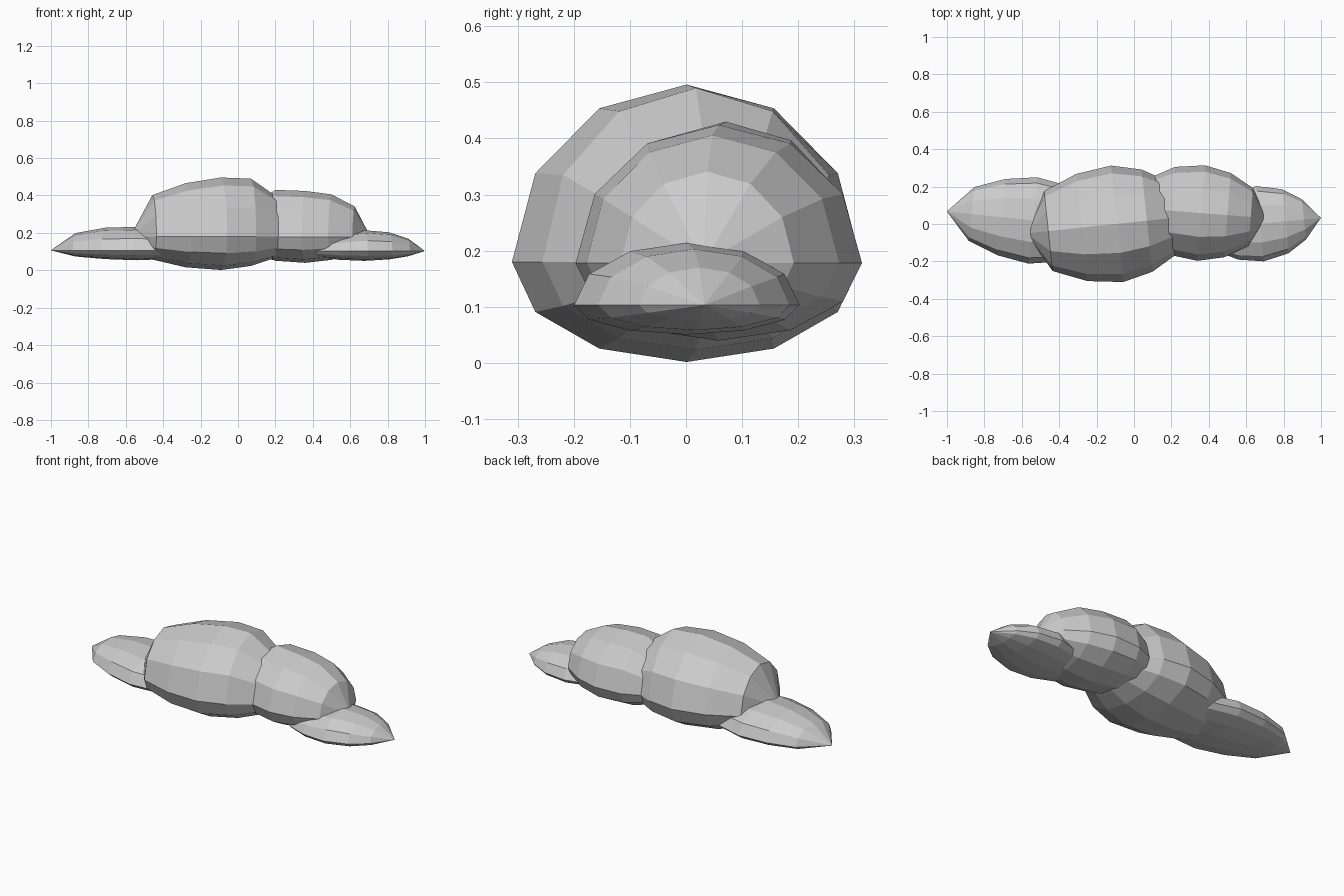
import bpy, bmesh
from math import sin, cos, pi, radians
from mathutils import Matrix

if "Cube" in bpy.data.objects:
    bpy.data.objects.remove(bpy.data.objects["Cube"])

SIDES = 12


def puff(name, centre, turn, start, end, rings, squash):
    """Faceted puff lofted along x: rings are (x, half width, height above axis)."""
    bm = bmesh.new()
    loops = []
    for x, w, h in rings:
        loop = []
        for i in range(SIDES):
            a = 2 * pi * i / SIDES
            s = sin(a)
            z = h * s if s > 0 else w * squash * s   # flattened underside
            loop.append(bm.verts.new((x, w * cos(a), z)))
        loops.append(loop)
    for a, b in zip(loops, loops[1:]):
        for i in range(SIDES):
            j = (i + 1) % SIDES
            bm.faces.new((a[i], a[j], b[j], b[i]))
    for x, loop in ((start, loops[0]), (end, loops[-1])):
        tip = bm.verts.new((x, 0, 0))
        for i in range(SIDES):
            bm.faces.new((tip, loop[i], loop[(i + 1) % SIDES]))
    bmesh.ops.recalc_face_normals(bm, faces=bm.faces)
    bm.transform(Matrix.Translation(centre) @ Matrix.Rotation(radians(turn), 4, 'Z'))
    mesh = bpy.data.meshes.new(name)
    bm.to_mesh(mesh)
    bm.free()
    obj = bpy.data.objects.new(name, mesh)
    bpy.context.collection.objects.link(obj)
    return obj


# Tall middle puff
puff("main_puff", (-0.10, 0, 0.18), 6, -0.48, 0.40,
     [(-0.36, 0.215, 0.222), (-0.18, 0.288, 0.286), (0.01, 0.313, 0.316),
      (0.17, 0.275, 0.31), (0.30, 0.20, 0.22)], 0.57)

# Second puff on the right
puff("right_puff", (0.34, 0.06, 0.178), -4.5, -0.40, 0.37,
     [(-0.30, 0.15, 0.15), (-0.14, 0.235, 0.252), (0.02, 0.256, 0.246),
      (0.16, 0.226, 0.228), (0.285, 0.155, 0.163)], 0.54)

# Low pointed puffs at both ends
puff("left_low_puff", (-0.55, 0.02, 0.107), -6, -0.453, 0.44,
     [(-0.32, 0.145, 0.092), (-0.16, 0.205, 0.121), (0.01, 0.232, 0.125),
      (0.17, 0.205, 0.12), (0.32, 0.145, 0.09)], 0.23)
puff("right_low_puff", (0.66, 0, 0.103), 5.5, -0.33, 0.341,
     [(-0.24, 0.12, 0.06), (-0.12, 0.18, 0.09), (0.015, 0.202, 0.111),
      (0.15, 0.172, 0.10), (0.25, 0.108, 0.067)], 0.26)
